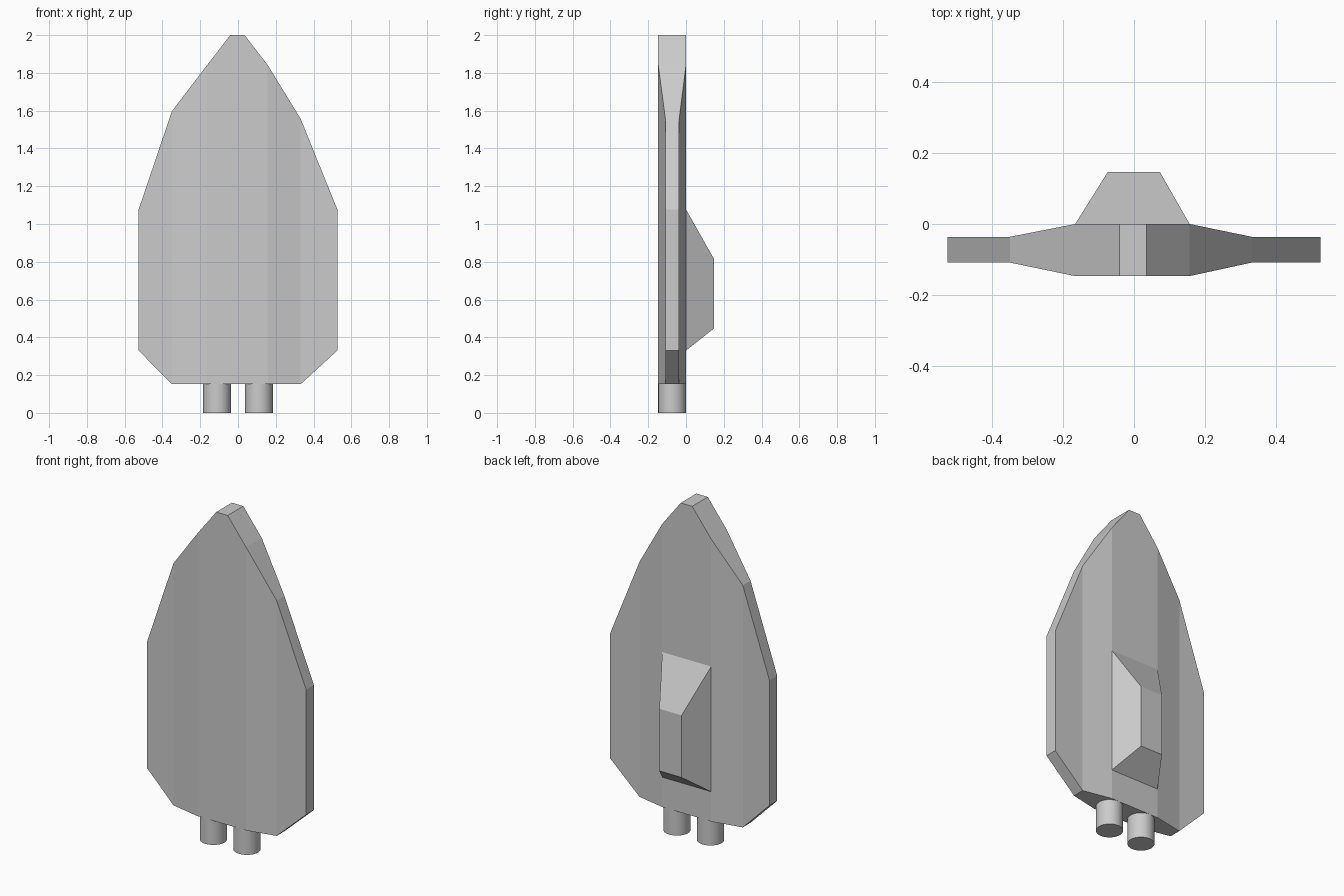
import bpy, bmesh, math

if "Cube" in bpy.data.objects:
    bpy.data.objects.remove(bpy.data.objects["Cube"])


def new_object(name, bm):
    bmesh.ops.recalc_face_normals(bm, faces=bm.faces)
    mesh = bpy.data.meshes.new(name)
    bm.to_mesh(mesh)
    bm.free()
    obj = bpy.data.objects.new(name, mesh)
    bpy.context.collection.objects.link(obj)
    return obj


def loft(name, rings):
    """Skin a list of four-cornered rings and cap both ends."""
    bm = bmesh.new()
    loops = [[bm.verts.new(p) for p in ring] for ring in rings]
    for a, b in zip(loops, loops[1:]):
        for i in range(4):
            j = (i + 1) % 4
            bm.faces.new((a[i], a[j], b[j], b[i]))
    bm.faces.new(loops[0])
    bm.faces.new(loops[-1])
    return new_object(name, bm)


def ring_at_x(x, z0, z1, y0, y1):
    return [(x, y0, z0), (x, y1, z0), (x, y1, z1), (x, y0, z1)]


def ring_at_y(y, x0, x1, z0, z1):
    return [(x0, y, z0), (x1, y, z0), (x1, y, z1), (x0, y, z1)]


# Hull: slices across x, thick in the middle and thin at the wings
thin, thick = (-0.109, -0.036), (-0.147, 0.0)
slices = [
    (-0.526, 0.33, 1.077, thin),
    (-0.35, 0.152, 1.597, thin),
    (-0.166, 0.152, 1.838, thick),
    (-0.041, 0.152, 2.0, thick),
    (0.035, 0.152, 2.0, thick),
    (0.157, 0.152, 1.842, thick),
    (0.332, 0.152, 1.556, thin),
    (0.526, 0.33, 1.077, thin),
]
loft("hull", [ring_at_x(x, z0, z1, *y) for x, z0, z1, y in slices])

# Cabin: tapered block on the back of the hull
loft("cabin", [ring_at_y(0.0, -0.166, 0.157, 0.33, 1.077),
               ring_at_y(0.147, -0.074, 0.073, 0.446, 0.817)])

# Exhaust nozzles under the hull
for side, x in (("left", -0.111), ("right", 0.111)):
    bpy.ops.mesh.primitive_cylinder_add(vertices=32, radius=0.0735, depth=0.152,
                                        location=(x, -0.0735, 0.076))
    bpy.context.object.name = side + "_nozzle"
    bpy.ops.object.shade_smooth_by_angle(angle=math.radians(30))
